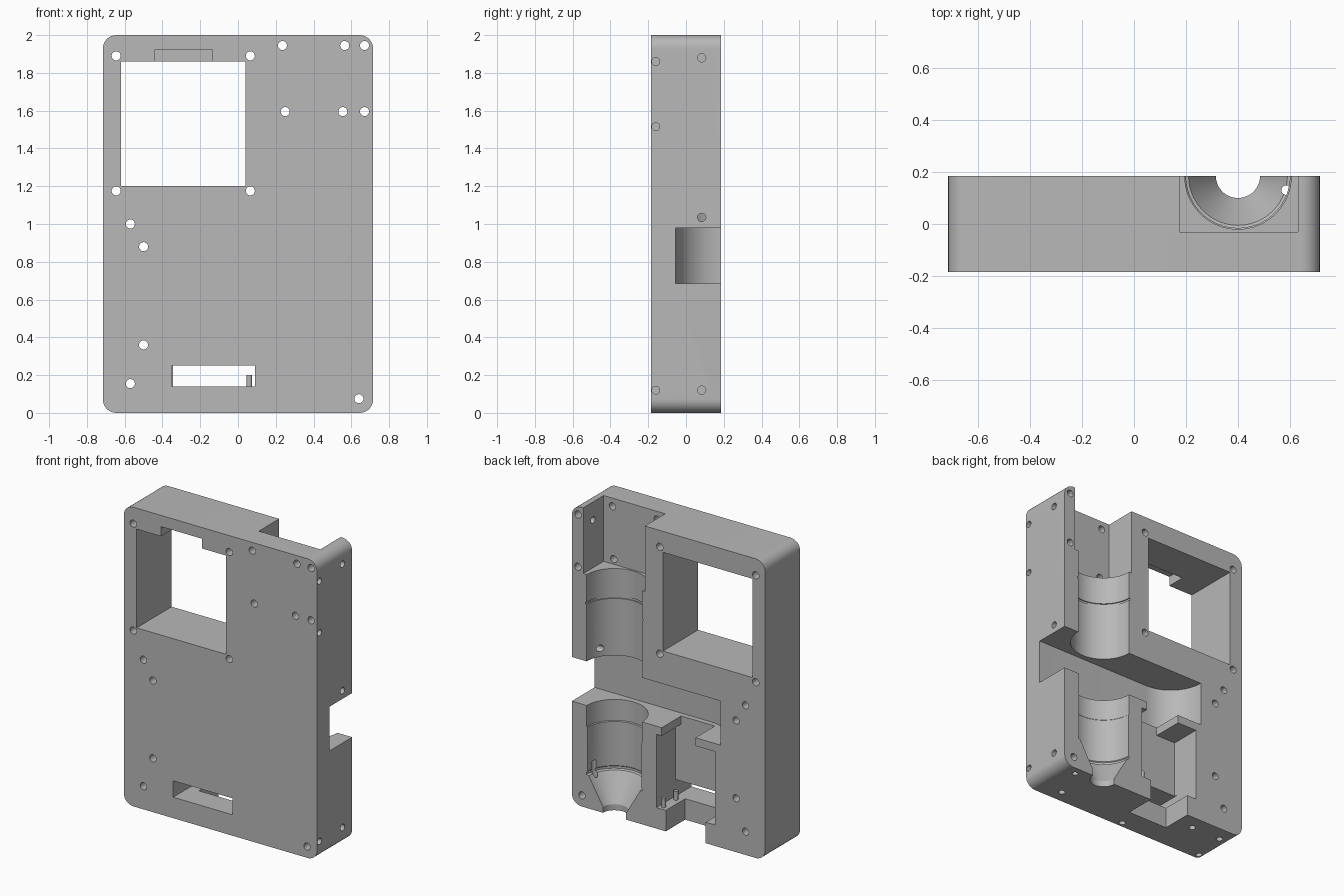
import bpy
import bmesh
from math import cos, sin, pi
from mathutils import Matrix, Vector

cube = bpy.data.objects.get("Cube")
if cube:
    bpy.data.objects.remove(cube)

grey = bpy.data.materials.new("plain_grey")
grey.use_nodes = True
grey.diffuse_color = (0.48, 0.48, 0.48, 1)
grey.node_tree.nodes["Principled BSDF"].inputs["Base Color"].default_value = (0.48, 0.48, 0.48, 1)

BACK, FRONT, FAR = 0.185, -0.185, 0.4


def make(name, bm):
    bmesh.ops.recalc_face_normals(bm, faces=bm.faces)
    mesh = bpy.data.meshes.new(name)
    bm.to_mesh(mesh)
    bm.free()
    obj = bpy.data.objects.new(name, mesh)
    bpy.context.collection.objects.link(obj)
    mesh.materials.append(grey)
    return obj


def box(name, x0, x1, y0, y1, z0, z1):
    bm = bmesh.new()
    bmesh.ops.create_cube(bm, size=1)
    size = Vector((x1 - x0, y1 - y0, z1 - z0))
    mid = Vector((x0 + x1, y0 + y1, z0 + z1)) / 2
    bmesh.ops.transform(bm, verts=bm.verts,
                        matrix=Matrix.Translation(mid) @ Matrix.Diagonal(size.to_4d()))
    return make(name, bm)


def rod(name, start, end, radius, sides=20):
    start, end = Vector(start), Vector(end)
    turn = (end - start).to_track_quat('Z', 'Y').to_matrix().to_4x4()
    bm = bmesh.new()
    bmesh.ops.create_cone(bm, cap_ends=True, segments=sides, radius1=radius, radius2=radius,
                          depth=(end - start).length,
                          matrix=Matrix.Translation((start + end) / 2) @ turn)
    return make(name, bm)


def prism(name, outline, offset):
    bm = bmesh.new()
    face = bm.faces.new([bm.verts.new(p) for p in outline])
    extruded = bmesh.ops.extrude_face_region(bm, geom=[face])["geom"]
    bmesh.ops.translate(bm, vec=offset,
                        verts=[v for v in extruded if isinstance(v, bmesh.types.BMVert)])
    return make(name, bm)


def lathe(name, profile, cx, cy, steps=64):
    bm = bmesh.new()
    rings = [[bm.verts.new((cx + r * cos(2 * pi * i / steps), cy + r * sin(2 * pi * i / steps), z))
              for i in range(steps)] for r, z in profile]
    for low, high in zip(rings, rings[1:]):
        for i in range(steps):
            j = (i + 1) % steps
            bm.faces.new((low[i], low[j], high[j], high[i]))
    bm.faces.new(rings[0])
    bm.faces.new(rings[-1])
    return make(name, bm)


# Case block with rounded corners
R, W = 0.07, 0.715
outline = []
for k, (cx, cz) in enumerate([(W - R, 2 - R), (R - W, 2 - R), (R - W, R), (W - R, R)]):
    for i in range(9):
        a = (k + i / 8) * pi / 2
        outline.append((cx + R * cos(a), FRONT, cz + R * sin(a)))
case = prism("case_body", outline, (0, BACK - FRONT, 0))

cuts = []
# Screen window and its front notch
cuts.append(box("window_cut", -0.62, 0.04, -FAR, FAR, 1.2, 1.86))
cuts.append(box("window_notch", -0.44, -0.135, -FAR, -0.06, 1.8, 1.925))

# Open bay above the round channel
cuts.append(box("top_bay", 0.175, 0.63, -0.03, FAR, 1.56, 2.2))

# Round channel with a groove, a step and a funnel end
channel = [(0.085, -0.1), (0.085, 0.04), (0.19, 0.22), (0.205, 0.225), (0.205, 0.24),
           (0.2, 0.245), (0.2, 0.54), (0.205, 0.545), (0.205, 1.36), (0.212, 1.36),
           (0.212, 1.375), (0.205, 1.375), (0.205, 1.7)]
cuts.append(lathe("channel_cut", channel, 0.4, BACK))

# Cross slot, rounded at the inner end and open at the side
cross = [(0.9, 0.4, 0.685), (-0.384, 0.4, 0.685)]
for i in range(17):
    a = pi + i / 16 * pi / 2
    cross.append((-0.144 + 0.24 * cos(a), BACK + 0.24 * sin(a), 0.685))
cross.append((0.9, -0.055, 0.685))
cuts.append(prism("cross_slot", cross, (0, 0, 0.295)))

# Lower pocket, its upper opening, bottom notch and front slot
cuts.append(box("lower_pocket", -0.345, 0.09, -0.02, FAR, 0.14, 0.63))
cuts.append(box("pocket_opening", -0.2, 0.05, -0.02, FAR, 0.6, 0.75))
cuts.append(box("bottom_notch", -0.275, 0.02, -0.02, FAR, -0.1, 0.2))
cuts.append(box("front_slot", -0.35, 0.09, -FAR, 0.0, 0.14, 0.25))

# Screw holes through the front
for x, z in [(-0.645, 1.89), (0.065, 1.89), (-0.645, 1.175), (0.065, 1.175),
             (-0.57, 1.0), (-0.5, 0.88), (-0.5, 0.36), (-0.57, 0.155), (0.64, 0.075),
             (0.235, 1.945), (0.565, 1.945), (0.67, 1.945),
             (0.25, 1.595), (0.555, 1.595), (0.67, 1.595)]:
    cuts.append(rod("front_hole", (x, -FAR, z), (x, FAR, z), 0.024))

# Screw holes in the side
for z in (0.12, 1.035, 1.88):
    cuts.append(rod("side_hole", (0.55, 0.083, z), (0.9, 0.083, z), 0.022))
for z in (0.12, 1.515, 1.86):
    cuts.append(rod("side_edge_hole", (0.6, -0.16, z), (0.9, -0.16, z), 0.021))

# Screw holes in the bottom, and the drain in the funnel
for x, y in [(-0.62, 0.083), (-0.4, 0.083), (-0.65, -0.15), (-0.03, -0.15), (0.5, -0.1)]:
    cuts.append(rod("bottom_hole", (x, y, -0.1), (x, y, 0.07), 0.021))
cuts.append(rod("funnel_hole", (0.585, 0.13, -0.1), (0.585, 0.13, 0.3), 0.018))

bpy.context.view_layer.objects.active = case
for cutter in cuts:
    cutter.hide_render = True
    mod = case.modifiers.new("cut", 'BOOLEAN')
    mod.operation, mod.solver, mod.object = 'DIFFERENCE', 'EXACT', cutter
    bpy.ops.object.modifier_apply(modifier=mod.name)
    bpy.data.objects.remove(cutter)

# Locating pins in the lower pocket
pins = [rod("pocket_pin", (0.06, y, 0.13), (0.06, y, 0.2), 0.014, 16) for y in (0.02, 0.15)]

# Smooth the curved walls, keep the edges crisp
for obj in [case] + pins:
    bpy.ops.object.select_all(action='DESELECT')
    obj.select_set(True)
    bpy.context.view_layer.objects.active = obj
    bpy.ops.object.shade_smooth_by_angle(angle=pi / 7)
